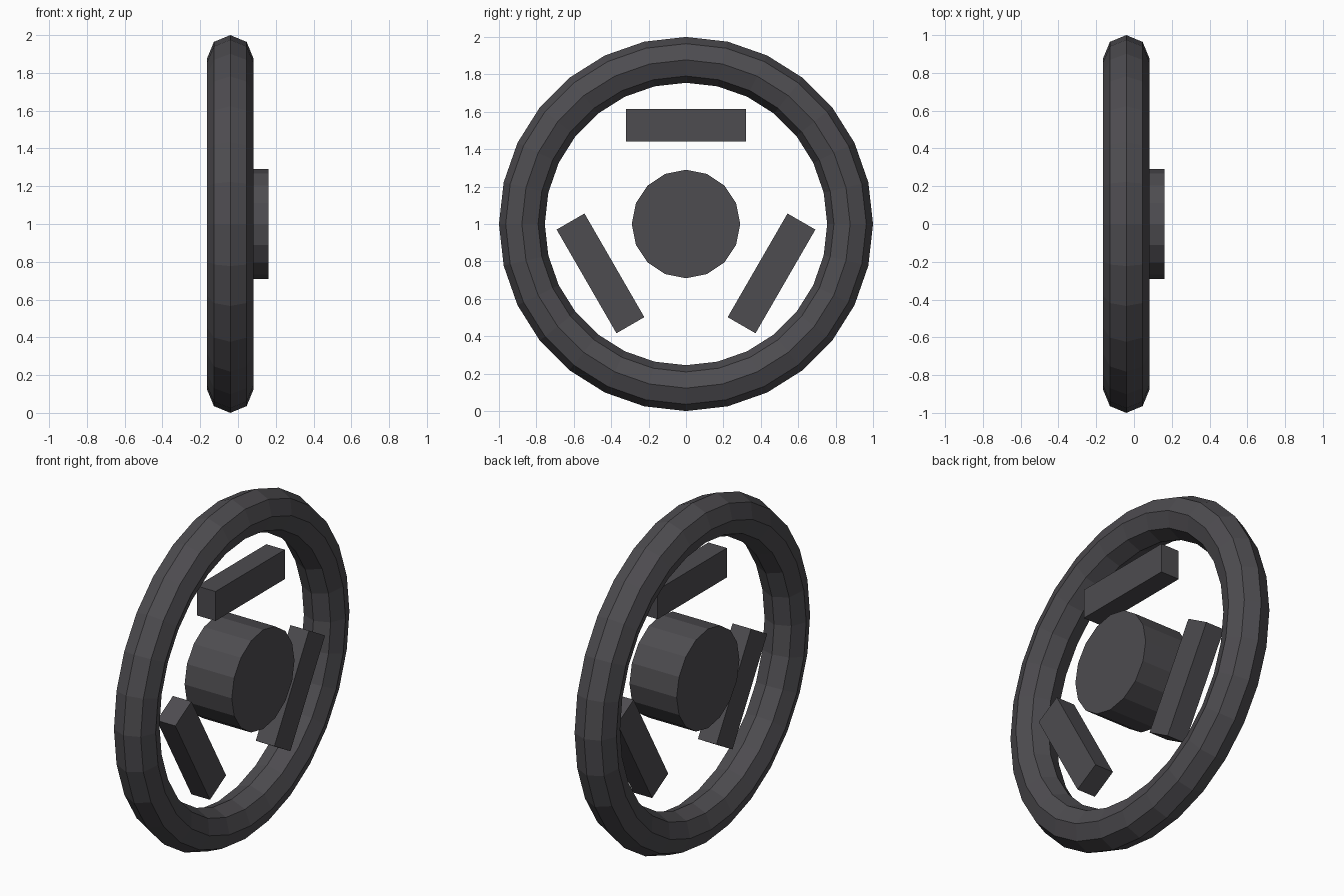
import bpy
import math
from mathutils import Matrix

if "Cube" in bpy.data.objects:
    bpy.data.objects.remove(bpy.data.objects["Cube"])

CENTRE_Z = 1.0

dark = bpy.data.materials.new("dark_grey")
dark.diffuse_color = (0.075, 0.072, 0.08, 1)
dark.use_nodes = True
dark.node_tree.nodes["Principled BSDF"].inputs["Base Color"].default_value = dark.diffuse_color


def finish(name, matrix):
    """Name the new object, bake its placement and colour it."""
    obj = bpy.context.object
    obj.name = name
    obj.data.transform(matrix)
    obj.data.materials.append(dark)
    return obj


to_x_axis = Matrix.Rotation(math.pi / 2, 4, 'Y')

# Faceted grip ring
bpy.ops.mesh.primitive_torus_add(major_segments=28, minor_segments=8,
                                 major_radius=0.8775, minor_radius=0.1225)
finish("grip_ring", Matrix.Translation((-0.041, 0, CENTRE_Z)) @ to_x_axis)
bpy.ops.object.shade_flat()

# Central hub drum
bpy.ops.mesh.primitive_cylinder_add(vertices=16, radius=0.29, depth=0.305)
finish("hub", Matrix.Translation((0.01, 0, CENTRE_Z)) @ to_x_axis)

# Three floating bars around the hub
for i in range(3):
    bpy.ops.mesh.primitive_cube_add(size=1)
    place = (Matrix.Translation((0.019, 0, CENTRE_Z))
             @ Matrix.Rotation(i * math.tau / 3, 4, 'X')
             @ Matrix.Translation((0, 0, 0.528))
             @ Matrix.Diagonal((0.12, 0.64, 0.172, 1)))
    finish(f"spoke_bar_{i + 1}", place)
